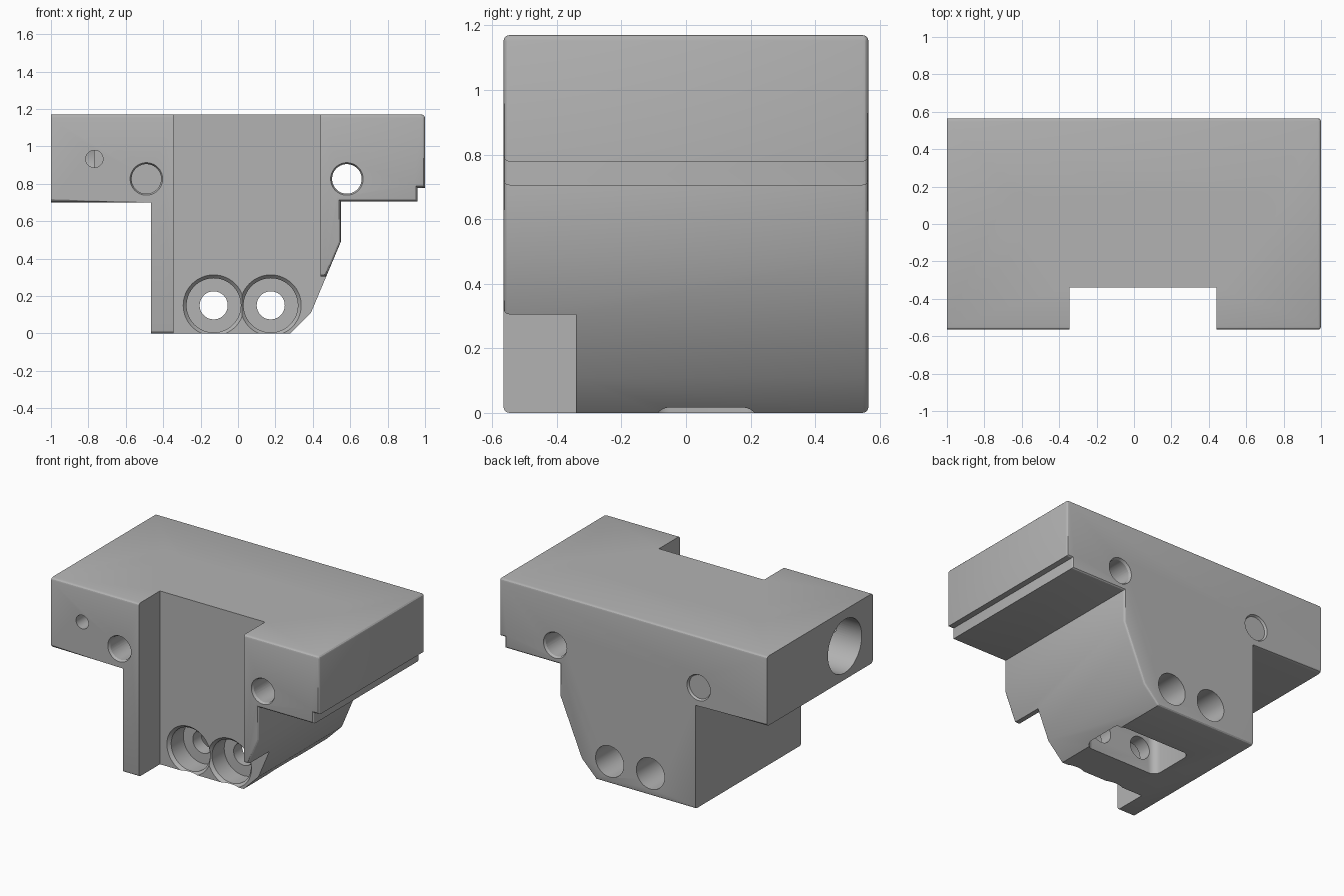
import bpy, bmesh, math
from mathutils import Vector

if "Cube" in bpy.data.objects:
    bpy.data.objects.remove(bpy.data.objects["Cube"])

grey = bpy.data.materials.new("light_grey")
grey.use_nodes = True
colour = (0.45, 0.45, 0.45, 1)
grey.diffuse_color = colour
grey.node_tree.nodes["Principled BSDF"].inputs["Base Color"].default_value = colour

HALF, TOP, SLOT = 0.565, 1.17, -0.34
SIDES = 64


def make(name, bm):
    bmesh.ops.recalc_face_normals(bm, faces=bm.faces)
    mesh = bpy.data.meshes.new(name)
    bm.to_mesh(mesh)
    bm.free()
    ob = bpy.data.objects.new(name, mesh)
    bpy.context.collection.objects.link(ob)
    mesh.materials.append(grey)
    return ob


def box(name, low, high, corner=0):
    bm = bmesh.new()
    bmesh.ops.create_cube(bm, size=1)
    for v in bm.verts:
        v.co = [a + (c + 0.5) * (b - a) for a, b, c in zip(low, high, v.co)]
    if corner:
        upright = [e for e in bm.edges if abs(e.verts[0].co.z - e.verts[1].co.z) > 0.01]
        bmesh.ops.bevel(bm, geom=upright, offset=corner, segments=6, profile=0.5, affect='EDGES')
    return make(name, bm)


def cone(name, start, end, r1, r2):
    start, end = Vector(start), Vector(end)
    axis = end - start
    bm = bmesh.new()
    bmesh.ops.create_cone(bm, cap_ends=True, segments=SIDES, radius1=r1, radius2=r2, depth=axis.length)
    turn = Vector((0, 0, 1)).rotation_difference(axis).to_matrix()
    for v in bm.verts:
        v.co = turn @ v.co + (start + end) / 2
    return make(name, bm)


def cut(ob, cutter):
    cutter.hide_render = True
    mod = ob.modifiers.new("cut", 'BOOLEAN')
    mod.operation, mod.solver, mod.object = 'DIFFERENCE', 'EXACT', cutter
    bpy.context.view_layer.objects.active = ob
    bpy.ops.object.modifier_apply(modifier=mod.name)
    bpy.data.objects.remove(cutter)


def drill(mouth, floor, r, lip=0.0, lip_depth=0.015):
    """Straight hole from the mouth to the floor, with an optional chamfered lip."""
    mouth, floor = Vector(mouth), Vector(floor)
    d = (floor - mouth).normalized()
    cut(block, cone("hole_cutter", mouth - d * 0.05, floor, r, r))
    if lip:
        slope = lip / lip_depth * 0.02
        cut(block, cone("lip_cutter", mouth - d * 0.02, mouth + d * lip_depth, r + lip + slope, r))


# Main block: side profile extruded front to back
profile = [(-1, 0.70), (-0.465, 0.70), (-0.465, 0), (0.28, 0), (0.39, 0.11), (0.55, 0.49),
           (0.55, 0.705), (0.96, 0.705), (0.96, 0.778), (1, 0.778), (1, TOP), (-1, TOP)]
bm = bmesh.new()
face = bm.faces.new([bm.verts.new((x, -HALF, z)) for x, z in profile])
side = bmesh.ops.extrude_face_region(bm, geom=[face])
bmesh.ops.translate(bm, vec=(0, 2 * HALF, 0),
                    verts=[g for g in side["geom"] if isinstance(g, bmesh.types.BMVert)])
block = make("carriage_block", bm)

# Front slot, and the relief under the front right flange
cut(block, box("slot_cutter", (-0.345, -1, -1), (0.44, SLOT, 2)))
cut(block, box("relief_cutter", (0.3, -1, -1), (0.8, SLOT, 0.305)))


# Rounded outer edges
def rounded(e):
    a, b = (v.co for v in e.verts)
    mid, d = (a + b) / 2, b - a
    upright = abs(d.z) > 0.01 and abs(d.x) < 0.01
    on_end = abs(abs(mid.y) - HALF) < 0.001
    on_top = abs(mid.z - TOP) < 0.001
    if abs(d.y) > 0.01:
        return on_top and mid.x > 0.99
    if on_end:
        return not upright or mid.x > 0.5
    return on_top and abs(d.x) > 0.01


bm = bmesh.new()
bm.from_mesh(block.data)
bmesh.ops.dissolve_limit(bm, angle_limit=0.01, verts=bm.verts, edges=bm.edges)
bmesh.ops.bevel(bm, geom=[e for e in bm.edges if rounded(e)], offset=0.018, segments=3,
                profile=0.5, affect='EDGES', clamp_overlap=True)
bm.to_mesh(block.data)
bm.free()

# Pocket in the underside
cut(block, box("pocket_cutter", (-0.25, -0.1, -0.2), (0.297, 0.225, 0.3), 0.05))

# Top: two blind holes and the central bolt hole down to the pocket
for x in (-0.6, 0.65):
    drill((x, 0.065, TOP), (x, 0.065, TOP - 0.2), 0.107)
drill((0.022, 0.065, TOP), (0.022, 0.065, 0.2), 0.095, 0.016, 0.03)

# Upper bolt holes running front to back
for x in (-0.49, 0.582):
    drill((x, -HALF, 0.826), (x, HALF + 0.1, 0.826), 0.079, 0.008)
    cut(block, cone("lip_cutter", (x, HALF + 0.015, 0.826), (x, HALF - 0.015, 0.826), 0.095, 0.079))

# Lower bolt holes: counterbore in front, wider bore at the back
for x in (-0.13, 0.175):
    drill((x, SLOT, 0.15), (x, SLOT + 0.15, 0.15), 0.145, 0.018, 0.02)
    drill((x, SLOT, 0.15), (x, 0.1, 0.15), 0.075)
    drill((x, HALF, 0.15), (x, 0.15, 0.15), 0.105)

# Side bore and the small set screw hole that meets it
drill((-1, -0.266, 0.926), (-0.77, -0.266, 0.926), 0.18)
drill((-0.768, -HALF, 0.933), (-0.768, -0.266, 0.933), 0.046)

# Smooth curved walls, keep edges sharp
bpy.ops.object.select_all(action='DESELECT')
block.select_set(True)
bpy.context.view_layer.objects.active = block
bpy.ops.object.shade_smooth_by_angle(angle=math.radians(25))
